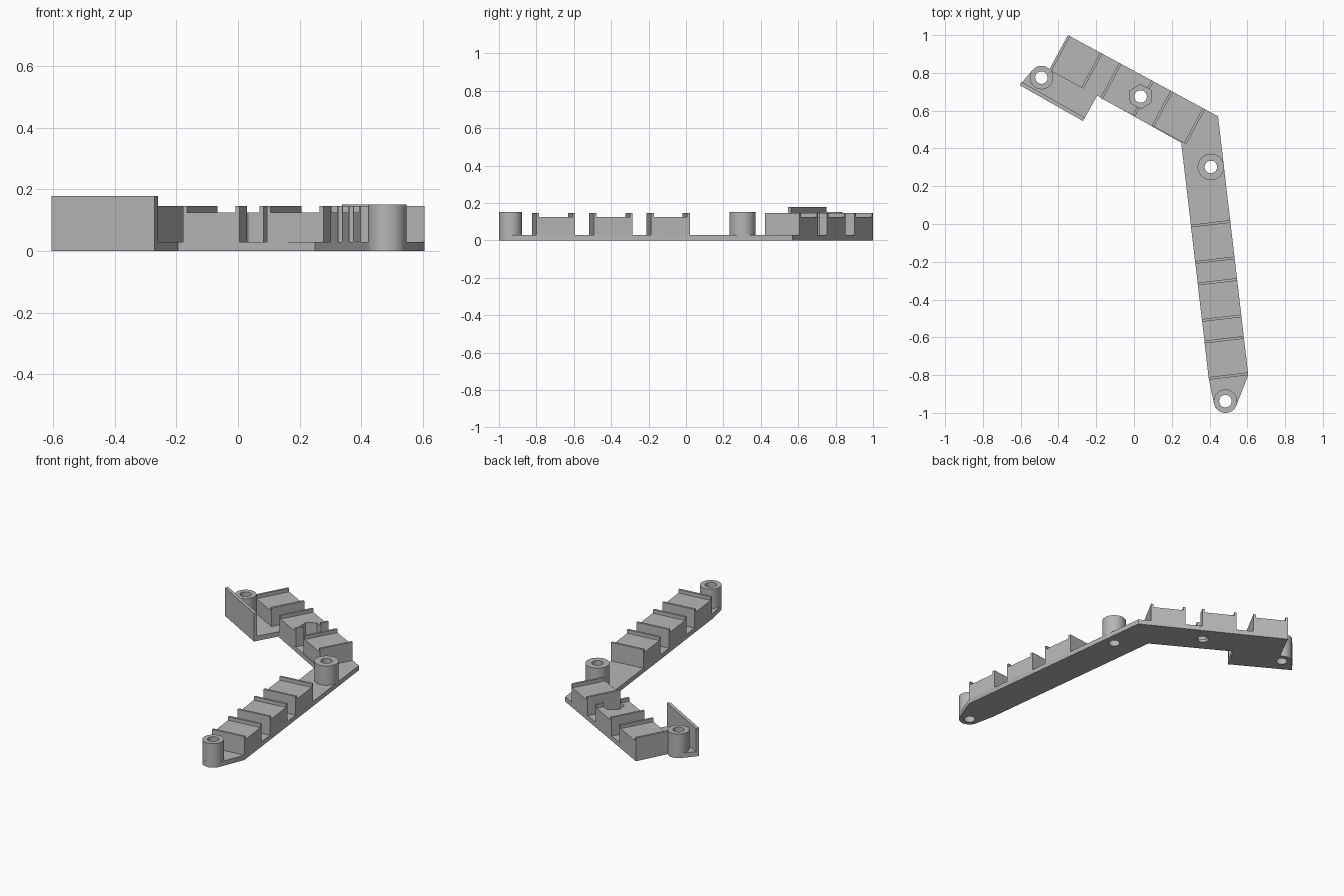
import bpy
import bmesh
from math import radians, cos, sin
from mathutils import Vector

cube = bpy.data.objects.get("Cube")
if cube:
    bpy.data.objects.remove(cube, do_unlink=True)

grey = bpy.data.materials.new("plain grey")
grey.use_nodes = True
tone = (0.47, 0.47, 0.47, 1)
grey.diffuse_color = tone
grey.node_tree.nodes["Principled BSDF"].inputs["Base Color"].default_value = tone

FLOOR = 0.03                      # plate thickness
LENGTH, PITCH, WIDTH = 0.208, 0.309, 0.21


def extrude(name, points, direction):
    """Solid made by sweeping a closed outline along a vector."""
    bm = bmesh.new()
    face = bm.faces.new([bm.verts.new(p) for p in points])
    swept = bmesh.ops.extrude_face_region(bm, geom=[face])["geom"]
    bmesh.ops.translate(bm, vec=direction,
                        verts=[g for g in swept if isinstance(g, bmesh.types.BMVert)])
    bmesh.ops.recalc_face_normals(bm, faces=bm.faces)
    mesh = bpy.data.meshes.new(name)
    bm.to_mesh(mesh)
    bm.free()
    mesh.materials.append(grey)
    obj = bpy.data.objects.new(name, mesh)
    bpy.context.collection.objects.link(obj)
    return obj


def arc(centre, radius, start, end, count):
    steps = [radians(start + (end - start) * i / (count - 1)) for i in range(count)]
    return [(centre[0] + radius * cos(a), centre[1] + radius * sin(a)) for a in steps]


def prism(name, outline, low, high):
    return extrude(name, [(x, y, low) for x, y in outline], Vector((0, 0, high - low)))


def cylinder(name, centre, radius, low, high, sides=48, turn=0):
    ring = arc(centre, radius, turn, turn + 360, sides + 1)[:-1]
    return prism(name, ring, low, high)


def select(obj):
    bpy.ops.object.select_all(action="DESELECT")
    obj.select_set(True)
    bpy.context.view_layer.objects.active = obj


def cut(obj, cutter):
    mod = obj.modifiers.new("cut", "BOOLEAN")
    mod.operation = "DIFFERENCE"
    mod.solver = "EXACT"
    mod.object = cutter
    select(obj)
    bpy.ops.object.modifier_apply(modifier=mod.name)


# Bent base plate with rounded ends
end_boss, elbow_boss, side_boss = (0.484, -0.938), (0.407, 0.302), (-0.49, 0.775)
nut = (0.035, 0.675)
outline = [(-0.35, 1.0), (0.445, 0.57), (0.605, -0.80)]
outline += arc(end_boss, 0.062, -22, -170, 20)
outline += [(0.397, -0.824), (0.25, 0.43), (-0.195, 0.68), (-0.27, 0.545), (-0.605, 0.735)]
outline += arc(side_boss, 0.062, 135, 42, 12)
plate = prism("base_plate", outline, 0, FLOOR)

# Tall bosses with screw holes
bosses = [cylinder("end_boss", end_boss, 0.062, FLOOR, 0.152),
          cylinder("elbow_boss", elbow_boss, 0.07, FLOOR, 0.152),
          cylinder("side_boss", side_boss, 0.062, FLOOR, 0.152)]


# Saddle blocks with a raised lip at each end
def saddle(name, corner, along, across, start):
    lip, seat, top = 0.014, 0.125, 0.147
    half = [(0, FLOOR), (0, top), (lip, top), (lip, seat)]
    profile = half + [(LENGTH - s, z) for s, z in reversed(half)]
    points = []
    for s, z in profile:
        p = corner + along * (start + s)
        points.append((p.x, p.y, z))
    return extrude(name, points, (across * WIDTH).to_3d())


arms = {"front_arm": ((0.605, -0.80), (-0.116, 0.993), 1),
        "back_arm": ((-0.35, 1.0), (0.88, -0.476), -1)}
blocks = {}
for arm, (corner, heading, side) in arms.items():
    along = Vector(heading).normalized()
    across = Vector((-along.y, along.x)) * side
    for i in range(3):
        name = f"{arm}_block_{i + 1}"
        blocks[name] = saddle(name, Vector(corner), along, across, i * PITCH)

# Upright wall beside the side boss
near, far = Vector((-0.605, 0.735)), Vector((-0.27, 0.545))
inward = Vector((far.y - near.y, near.x - far.x)).normalized() * -0.02
prism("side_wall", [near, far, far + inward, near + inward], FLOOR, 0.178)

# Screw holes and the hexagonal nut pocket
cutters = []
for spot in (end_boss, elbow_boss, side_boss, nut):
    hole = cylinder("hole_cutter", spot, 0.033, -0.1, 0.3, 32)
    cutters.append(hole)
    cut(plate, hole)
    for boss, centre in zip(bosses, (end_boss, elbow_boss, side_boss)):
        if centre == spot:
            cut(boss, hole)
pocket = cylinder("pocket_cutter", nut, 0.064, 0.018, 0.3, 6, -28)
cutters.append(pocket)
cut(plate, pocket)
cut(blocks["back_arm_block_2"], pocket)
for cutter in cutters:
    bpy.data.objects.remove(cutter, do_unlink=True)

for obj in bosses + [plate]:
    select(obj)
    bpy.ops.object.shade_smooth_by_angle(angle=radians(30))
